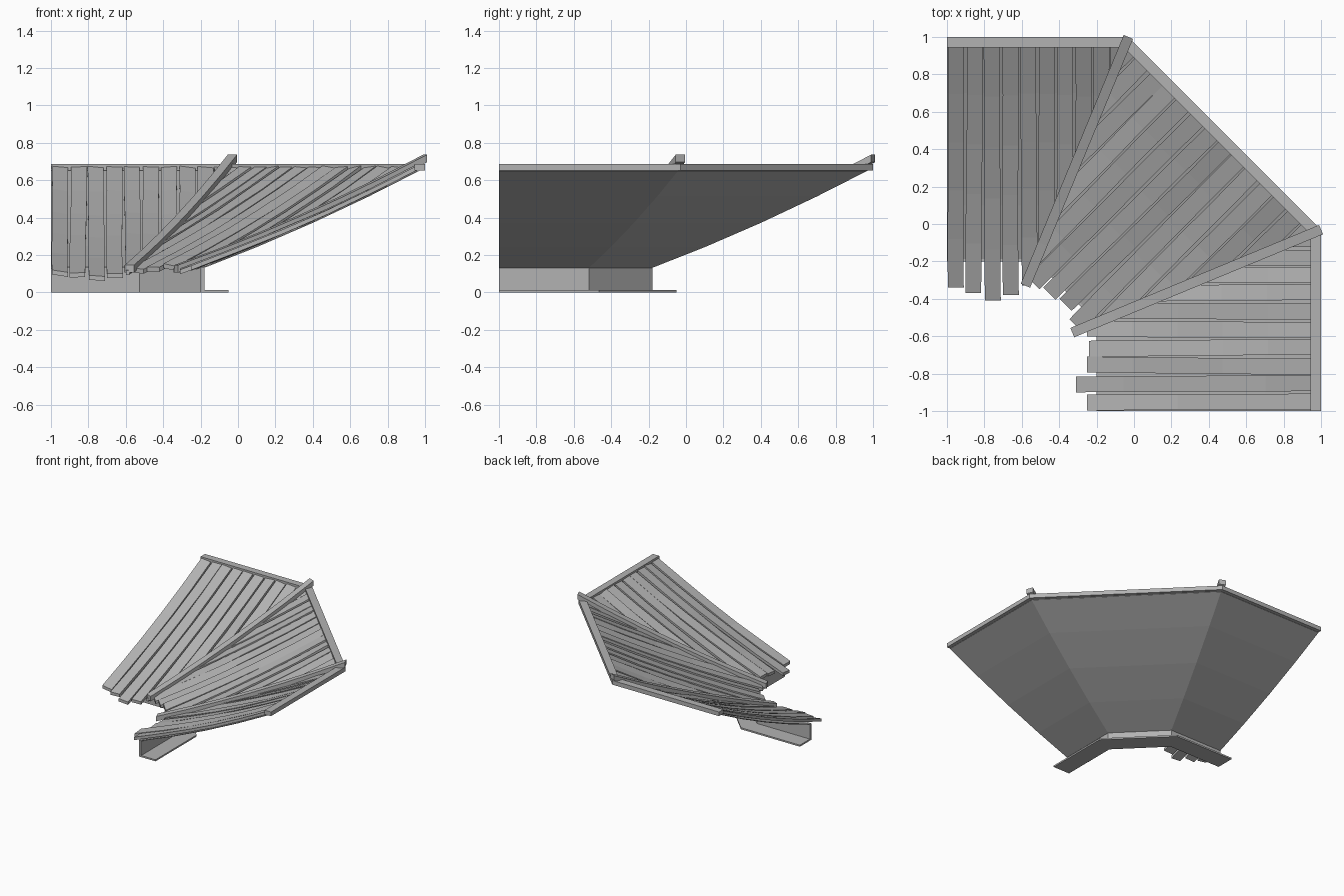
import bpy, bmesh, random
from mathutils import Vector

random.seed(7)
cube = bpy.data.objects.get("Cube")
if cube:
    bpy.data.objects.remove(cube)

# One weathered grey for everything
grey = bpy.data.materials.new("weathered_grey")
grey.use_nodes = True
colour = (0.45, 0.45, 0.45, 1)
grey.diffuse_color = colour
grey.node_tree.nodes["Principled BSDF"].inputs["Base Color"].default_value = colour

SPREAD = 0.414    # sideways shift of a hip per unit of run
HIP = 0.03        # offset of the outer hip corners


def deck_z(s):
    """Height of the sagging deck at run s from the outer top edge."""
    return 0.672 - 0.53 * s + 0.065 * s * s


def path(s):
    """Plan outline of the two corners and two ends at run s."""
    c = -HIP - SPREAD * s
    return [(-1, 1 - s), (c, 1 - s), (1 - s, c), (1 - s, -1)]


def finish(bm, name):
    bmesh.ops.recalc_face_normals(bm, faces=bm.faces)
    mesh = bpy.data.meshes.new(name)
    bm.to_mesh(mesh)
    bm.free()
    mesh.materials.append(grey)
    ob = bpy.data.objects.new(name, mesh)
    bpy.context.collection.objects.link(ob)
    return ob


def loft(bm, rings):
    """Join closed rings of points and cap both ends."""
    rows = [[bm.verts.new(p) for p in ring] for ring in rings]
    n = len(rows[0])
    for a, b in zip(rows, rows[1:]):
        for i in range(n):
            j = (i + 1) % n
            bm.faces.new((a[i], a[j], b[j], b[i]))
    bm.faces.new(rows[0])
    bm.faces.new(rows[-1])


def sweep(name, profile):
    """Carry a closed (run, height) profile round the corner path."""
    bm = bmesh.new()
    loft(bm, [[(*path(s)[k], z) for s, z in profile] for k in range(4)])
    return finish(bm, name)


def box(s0, s1, z0, z1):
    return [(s0, z0), (s1, z0), (s1, z1), (s0, z1)]


# Outer rim, inner fascia, soffit strip and the deck under the planks
sweep("outer_rim", box(0, 0.057, 0.652, 0.686))
sweep("fascia_wall", box(1.18, 1.2, 0.005, 0.135))
sweep("soffit_strip", box(1.05, 1.2, 0, 0.013))
runs = [0.03, 0.3, 0.6, 0.9, 1.19]
sweep("deck", [(s, deck_z(s)) for s in runs]
      + [(s, deck_z(s) - 0.006) for s in reversed(runs)])

# Hip planes: a point and a normal pointing into the middle section
hip_left = (Vector((-HIP, 1, 0)), Vector((1, -SPREAD, 0)))
hip_right = (Vector((1, -HIP, 0)), Vector((-SPREAD, 1, 0)))


def clip(bm, co, no):
    """Remove everything on the normal's side and close the cut."""
    geom = bm.verts[:] + bm.edges[:] + bm.faces[:]
    cut = bmesh.ops.bisect_plane(bm, geom=geom, plane_co=co, plane_no=no,
                                 clear_outer=True)["geom_cut"]
    edges = [e for e in cut if isinstance(e, bmesh.types.BMEdge)]
    if edges:
        bmesh.ops.holes_fill(bm, edges=edges, sides=0)


def planks(name, across, outward, ridge, u0, u1, count, ends, cuts):
    """Lay uneven boards down one roof section and trim them at the hips."""
    pitch = (u1 - u0) / count
    for i in range(count):
        bm = bmesh.new()
        end = ends[i % len(ends)]
        skew = random.uniform(-0.007, 0.007)
        tilt = random.uniform(-0.006, 0.006)
        lift = random.uniform(0.007, 0.013)
        rings = []
        for k in range(6):
            t = k / 5
            s = 0.045 + (end - 0.045) * t
            drift = skew * (2 * t - 1) + random.uniform(-0.002, 0.002)
            a = max(u0 + pitch * i + 0.006 + drift, -1)
            b = min(u0 + pitch * (i + 1) - 0.006 + drift, 1)
            roll = tilt + random.uniform(-0.003, 0.003)
            z = deck_z(s) + lift * (0.4 + 0.6 * t)
            ring = []
            for u, h in ((a, -roll), (b, roll), (b, roll + 0.024), (a, 0.024 - roll)):
                p = across * u + outward * (ridge - s)
                ring.append((p.x, p.y, z + h))
            rings.append(ring)
        loft(bm, rings)
        for co, no in cuts:
            clip(bm, co, no)
        if bm.faces:
            finish(bm, f"{name}_{i + 1}")
        else:
            bm.free()


# Back, diagonal and side runs of planks
X, Y = Vector((1, 0, 0)), Vector((0, 1, 0))
planks("back_plank", X, Y, 1, -1, -HIP, 10,
       [1.34, 1.37, 1.41, 1.38, 1.33], [hip_left])
middle_cuts = [(co, -no) for co, no in (hip_left, hip_right)]
planks("corner_plank", (X - Y).normalized(), (X + Y).normalized(), 0.686,
       -0.728, 0.728, 14, [1.27, 1.25, 1.29], middle_cuts)
planks("side_plank", -Y, X, 1, HIP, 1, 10,
       [1.25, 1.24, 1.25, 1.26, 1.24, 1.25, 1.24, 1.25, 1.31, 1.25], [hip_right])


# Hip beams that follow the sag and cover the cut plank ends
def hip_beam(name, corner, normal, end):
    side = normal.normalized() * 0.027
    bm = bmesh.new()
    rings = []
    for k in range(7):
        s = end * k / 6
        x, y = path(s)[corner]
        z = deck_z(s)
        wobble = random.uniform(-0.003, 0.003)
        p = Vector((x, y, z)) + side * wobble
        low, high = Vector((0, 0, 0.024)), Vector((0, 0, 0.064))
        rings.append([p - side + low, p + side + low, p + side + high, p - side + high])
    loft(bm, rings)
    finish(bm, name)


hip_beam("left_hip_beam", 1, hip_left[1], 1.33)
hip_beam("right_hip_beam", 2, hip_right[1], 1.33)
